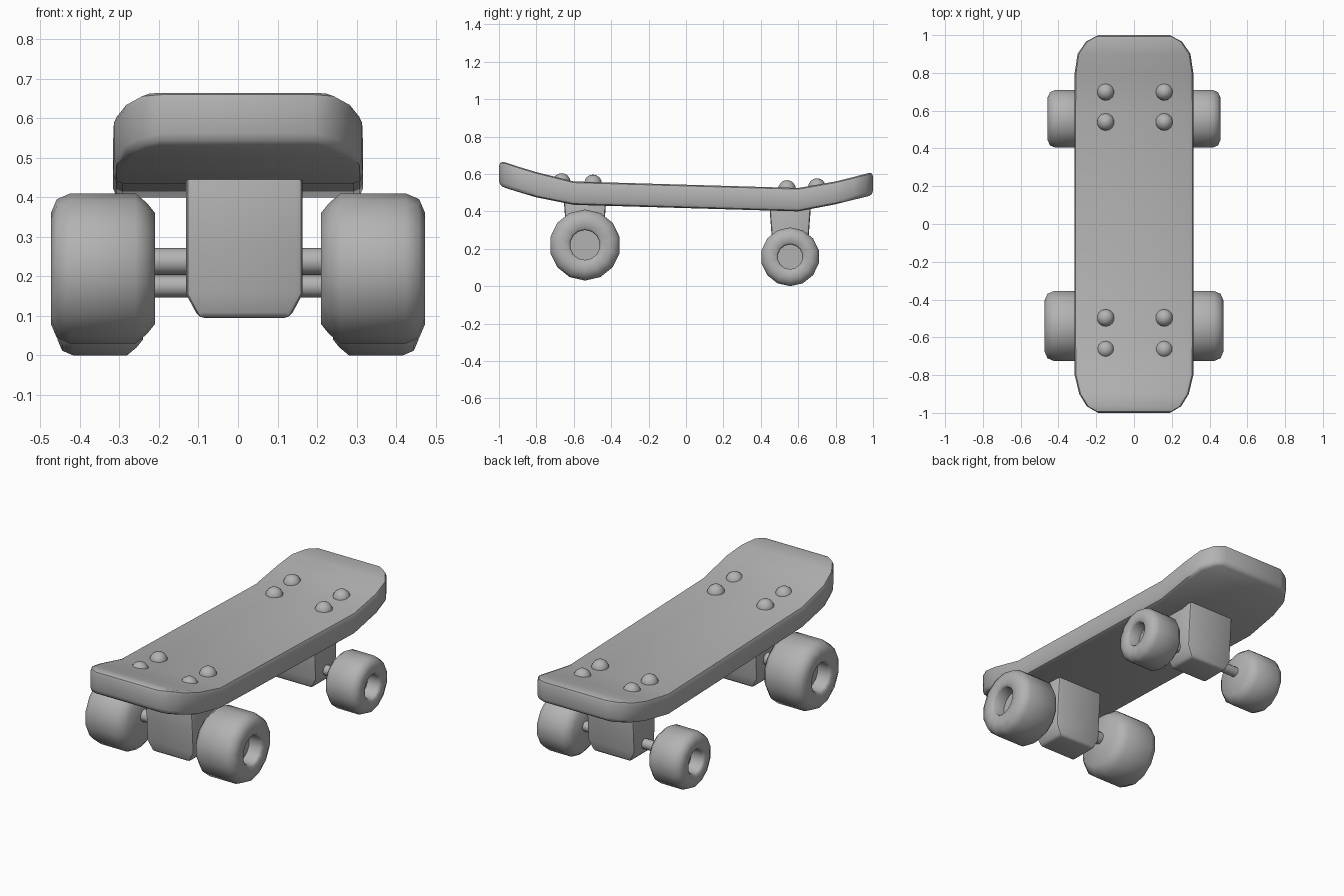
import bpy, bmesh, math

if "Cube" in bpy.data.objects:
    bpy.data.objects.remove(bpy.data.objects["Cube"])

# dark grey used on every part
grey = bpy.data.materials.new("dark_grey")
grey.diffuse_color = (.45, .45, .45, 1)
grey.use_nodes = True
grey.node_tree.nodes["Principled BSDF"].inputs["Base Color"].default_value = grey.diffuse_color


def finish(name, bm, bevel=0, segments=2, limit=50, smooth=40):
    bmesh.ops.recalc_face_normals(bm, faces=bm.faces)
    me = bpy.data.meshes.new(name)
    bm.to_mesh(me)
    bm.free()
    me.materials.append(grey)
    ob = bpy.data.objects.new(name, me)
    bpy.context.collection.objects.link(ob)
    bpy.ops.object.select_all(action='DESELECT')
    ob.select_set(True)
    bpy.context.view_layer.objects.active = ob
    if bevel:
        mod = ob.modifiers.new("bevel", 'BEVEL')
        mod.width, mod.segments = bevel, segments
        mod.limit_method, mod.angle_limit = 'ANGLE', math.radians(limit)
        bpy.ops.object.modifier_apply(modifier=mod.name)
    bpy.ops.object.shade_smooth_by_angle(angle=math.radians(smooth))
    return ob


def loft(name, rings, **kw):
    bm = bmesh.new()
    loops = [[bm.verts.new(p) for p in ring] for ring in rings]
    n = len(loops[0])
    for a, b in zip(loops, loops[1:]):
        for i in range(n):
            j = (i + 1) % n
            bm.faces.new((a[i], a[j], b[j], b[i]))
    bm.faces.new(loops[0])
    bm.faces.new(loops[-1])
    return finish(name, bm, **kw)


def lathe_x(name, profile, y, z, sides, **kw):
    # rings of (x, radius) around an axis parallel to x, vertex at the bottom
    rings = []
    for x, r in profile:
        rings.append([(x, y + r * math.sin(2 * math.pi * k / sides),
                       z - r * math.cos(2 * math.pi * k / sides)) for k in range(sides)])
    return loft(name, rings, **kw)


# deck: stations of (y, half width, bottom z, top z), kicked up at both ends
stations = [(-1.0, .19, .54, .667), (-.965, .25, .525, .662), (-.9, .29, .505, .64),
            (-.8, .314, .475, .61), (-.6, .316, .435, .56),
            (.6, .316, .4, .525), (.8, .314, .438, .56),
            (.9, .299, .463, .585), (.965, .255, .479, .602), (1.0, .19, .487, .611)]
loft("deck", [[(-w, y, b), (w, y, b), (w, y, t), (-w, y, t)] for y, w, b, t in stations],
     bevel=.022, segments=2, limit=55)

# trucks: (label, y, wheel z, wheel radius, inner x, outer x, hub radius, axle z, axle radius)
trucks = [("front", -.54, .22, .19, .21, .473, .08, .238, .034),
          ("rear", .557, .157, .157, .24, .457, .066, .175, .028)]
for label, y, wz, r, xi, xo, hub, az, ar in trucks:
    c = .26 * r
    for side, s in (("left", -1), ("right", 1)):
        # wheel with a recessed hub on the outside
        profile = [(xi, r - c), (xi + .4 * c, r - .5 * c), (xi + c, r),
                   (xo - c, r), (xo - .3 * c, r - .3 * c), (xo, r - c),
                   (xo, hub + .01), (xo - .012, hub), (xo - .08, hub)]
        lathe_x(f"{label}_{side}_wheel", [(s * x, q) for x, q in profile], y, wz, 14,
                smooth=65)
    # axle
    lathe_x(f"{label}_axle", [(-xi - .05, ar), (xi + .05, ar)], y, az, 12)
    # hanger block, tapered towards the bottom
    cx = .016
    levels = [(.095, .115, .085), (.155, .147, .093), (.28, .147, .1), (.455, .147, .113)]
    loft(f"{label}_hanger", [[(cx - w, y - d, z), (cx + w, y - d, z),
                              (cx + w, y + d, z), (cx - w, y + d, z)] for z, w, d in levels],
         bevel=.014, segments=2)

# dome bolts through the deck
for i, (y, z) in enumerate([(-.665, .557), (-.497, .55), (.54, .52), (.7, .53)]):
    for side, x in (("left", -.15), ("right", .16)):
        bm = bmesh.new()
        bmesh.ops.create_uvsphere(bm, u_segments=14, v_segments=8, radius=.047)
        bmesh.ops.translate(bm, verts=bm.verts, vec=(x, y, z))
        finish(f"bolt_{i + 1}_{side}", bm)
